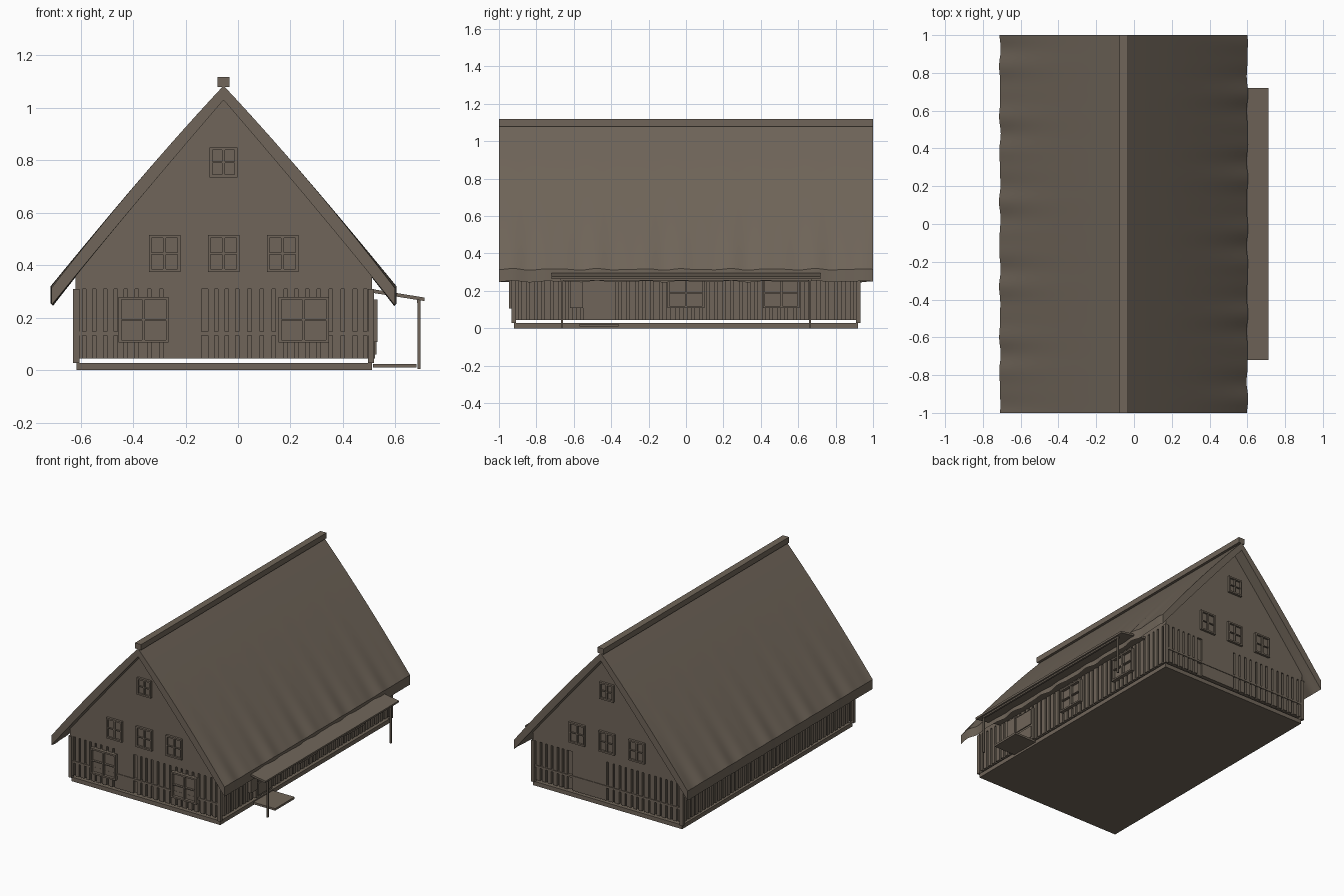
import bpy, bmesh, math, random
from mathutils import Vector

random.seed(4)
cube = bpy.data.objects.get("Cube")
if cube:
    bpy.data.objects.remove(cube, do_unlink=True)

wood = bpy.data.materials.new("weathered brown")
wood.use_nodes = True
COLOUR = (0.16, 0.13, 0.10, 1)
wood.diffuse_color = COLOUR
wood.node_tree.nodes["Principled BSDF"].inputs["Base Color"].default_value = COLOUR

CX = -0.055                      # ridge line
X0, X1, Y = -0.62, 0.51, 0.925   # wall planes


def finish(name, bm):
    bmesh.ops.recalc_face_normals(bm, faces=bm.faces)
    mesh = bpy.data.meshes.new(name)
    bm.to_mesh(mesh)
    bm.free()
    mesh.materials.append(wood)
    obj = bpy.data.objects.new(name, mesh)
    bpy.context.collection.objects.link(obj)
    return obj


def add_box(bm, lo, hi):
    verts = bmesh.ops.create_cube(bm, size=1)["verts"]
    for v in verts:
        v.co = Vector([(a + b) / 2 + c * (b - a) for a, b, c in zip(lo, hi, v.co)])


def boxes(name, spans):
    bm = bmesh.new()
    for lo, hi in spans:
        add_box(bm, lo, hi)
    return finish(name, bm)


def prism(name, outline, y0, y1):
    """Extrude an x-z outline along y."""
    bm = bmesh.new()
    face = bm.faces.new([bm.verts.new((x, y0, z)) for x, z in outline])
    out = bmesh.ops.extrude_face_region(bm, geom=[face])["geom"]
    for v in out:
        if isinstance(v, bmesh.types.BMVert):
            v.co.y = y1
    return finish(name, bm)


def on_wall(side, u0, u1, z0, z1, d0, d1):
    """Box on a wall: u runs along the wall, d is the distance outwards."""
    if side in ("front", "back"):
        s = -1 if side == "front" else 1
        a, b = sorted((s * (Y + d0), s * (Y + d1)))
        return (u0, a, z0), (u1, b, z1)
    s, x = (1, X1) if side == "right" else (-1, X0)
    a, b = sorted((x + s * d0, x + s * d1))
    return (a, u0, z0), (b, u1, z1)


# Plinth, wall core and gable block
boxes("plinth", [((-0.615, -0.92, 0), (0.51, 0.92, 0.028))])
R = 0.014
boxes("wall_core", [((X0 + R, -Y + R, 0.045), (X1 - R, Y - R, 0.32))])
prism("gable_block", [(X0, 0.31), (X1, 0.31), (X1, 0.385), (CX, 1.04), (X0, 0.385)], -Y, Y)

# Corner posts
boxes("corner_posts", [((x - 0.012, y - 0.012, 0.028), (x + 0.012, y + 0.012, 0.31))
                       for x in (X0 + 0.003, X1 - 0.003) for y in (-Y + 0.005, Y - 0.005)])

# Vertical boards with gaps, and plain panels where the boards close up
PLAIN = {"front": [(-0.26, -0.14)], "back": [(-0.04, 0.21)], "left": [], "right": []}
for side in PLAIN:
    u, end = (X0, X1) if side in ("front", "back") else (-Y, Y)
    spans = []
    while u < end - 0.01:
        width = random.uniform(0.024, 0.034)
        if not any(a < u < b for a, b in PLAIN[side]):
            spans.append(on_wall(side, u, min(u + width, end), 0.045, 0.31, -R, 0))
        u += width + 0.014
    spans += [on_wall(side, a, b, 0.045, 0.31, -R, 0) for a, b in PLAIN[side]]
    boxes(side + "_wall_boards", spans)

# Horizontal rails and gable sills
for side in ("front", "back"):
    boxes(side + "_rail", [on_wall(side, X0, X1, 0.133, 0.147, -R, 0.004)])


def window(name, side, u0, u1, z0, z1, deep=0.016):
    f, m, out = 0.011, 0.006, deep
    uc, zc = (u0 + u1) / 2, (z0 + z1) / 2
    boxes(name, [
        on_wall(side, u0, u1, z0, z1, -R, 0.003),
        on_wall(side, u0, u0 + f, z0, z1, 0, out),
        on_wall(side, u1 - f, u1, z0, z1, 0, out),
        on_wall(side, u0 + f, u1 - f, z0, z0 + f, 0, out),
        on_wall(side, u0 + f, u1 - f, z1 - f, z1, 0, out),
        on_wall(side, uc - m, uc + m, z0 + f, z1 - f, 0, out - 0.003),
        on_wall(side, u0 + f, u1 - f, zc - m / 2, zc + m / 2, 0, out - 0.004)])


# Gable windows on both ends
for side in ("front", "back"):
    for i, u in enumerate((-0.28, CX, 0.17)):
        window(f"{side}_gable_window_{i + 1}", side, u - 0.06, u + 0.06, 0.375, 0.515)
    window(side + "_attic_window", side, CX - 0.053, CX + 0.053, 0.735, 0.85)

# Large ground floor windows
for i, u in enumerate((-0.36, 0.25)):
    window(f"front_window_{i + 1}", "front", u - 0.096, u + 0.096, 0.105, 0.28, 0.022)
for i, u in enumerate((0, 0.51)):
    window(f"right_window_{i + 1}", "right", u - 0.098, u + 0.098, 0.108, 0.27, 0.022)

# Door with its side light and step
boxes("door", [on_wall("right", -0.55, -0.375, 0.045, 0.27, -R, 0.012),
               on_wall("right", -0.535, -0.39, 0.06, 0.14, 0, 0.018),
               on_wall("right", -0.535, -0.39, 0.155, 0.26, 0, 0.018)])
boxes("door_side_light", [on_wall("right", -0.62, -0.55, 0.108, 0.27, -R, 0.022)])
boxes("door_step", [((0.515, -0.57, 0.01), (0.68, -0.36, 0.024))])

# Porch roof, beam and posts
prism("porch_roof", [(0.50, 0.297), (0.71, 0.264), (0.712, 0.277), (0.50, 0.311)], -0.72, 0.72)
boxes("porch_beam", [((0.683, -0.67, 0.256), (0.696, 0.67, 0.27))])
boxes("porch_posts", [((0.684, y - 0.006, 0.004), (0.695, y + 0.006, 0.268))
                      for y in (-0.663, 0.663)])


# Thatched roof with gently wavy eaves
def roof_point(t, side, y, inner):
    phase = 1.7 * side
    wave = t ** 4 * (math.sin(27 * y + phase) + 0.6 * math.sin(43 * y + 2 * phase))
    x = CX + side * (0.655 * t + 0.003 * wave)
    drop = 0.055 + 0.01 * t if inner else 0
    z = 1.085 - 0.77 * t + 0.07 * t * (1 - t) * (0.3 if inner else 1) - drop + 0.003 * wave
    return x, y, z


STEPS, ROWS = 14, 100
bm = bmesh.new()
ts = [i / STEPS for i in range(-STEPS, STEPS + 1)]
rings = []
for r in range(ROWS + 1):
    y = -1 + 2 * r / ROWS
    rings.append([[bm.verts.new(roof_point(abs(t), 1 if t > 0 else -1, y, inner)) for t in ts]
                  for inner in (False, True)])
for (o0, i0), (o1, i1) in zip(rings, rings[1:]):
    for k in range(len(ts) - 1):
        bm.faces.new((o0[k], o0[k + 1], o1[k + 1], o1[k]))
        bm.faces.new((i0[k], i1[k], i1[k + 1], i0[k + 1]))
    for k in (0, -1):
        bm.faces.new((o0[k], o1[k], i1[k], i0[k]))
for outer, inner in (rings[0], rings[-1]):
    for k in range(len(ts) - 1):
        bm.faces.new((outer[k], outer[k + 1], inner[k + 1], inner[k]))
roof = finish("thatched_roof", bm)
bpy.ops.object.select_all(action="DESELECT")
roof.select_set(True)
bpy.context.view_layer.objects.active = roof
bpy.ops.object.shade_smooth_by_angle(angle=math.radians(35))

# Ridge cap
boxes("ridge_cap", [((CX - 0.023, -1, 1.08), (CX + 0.023, 1, 1.118))])
